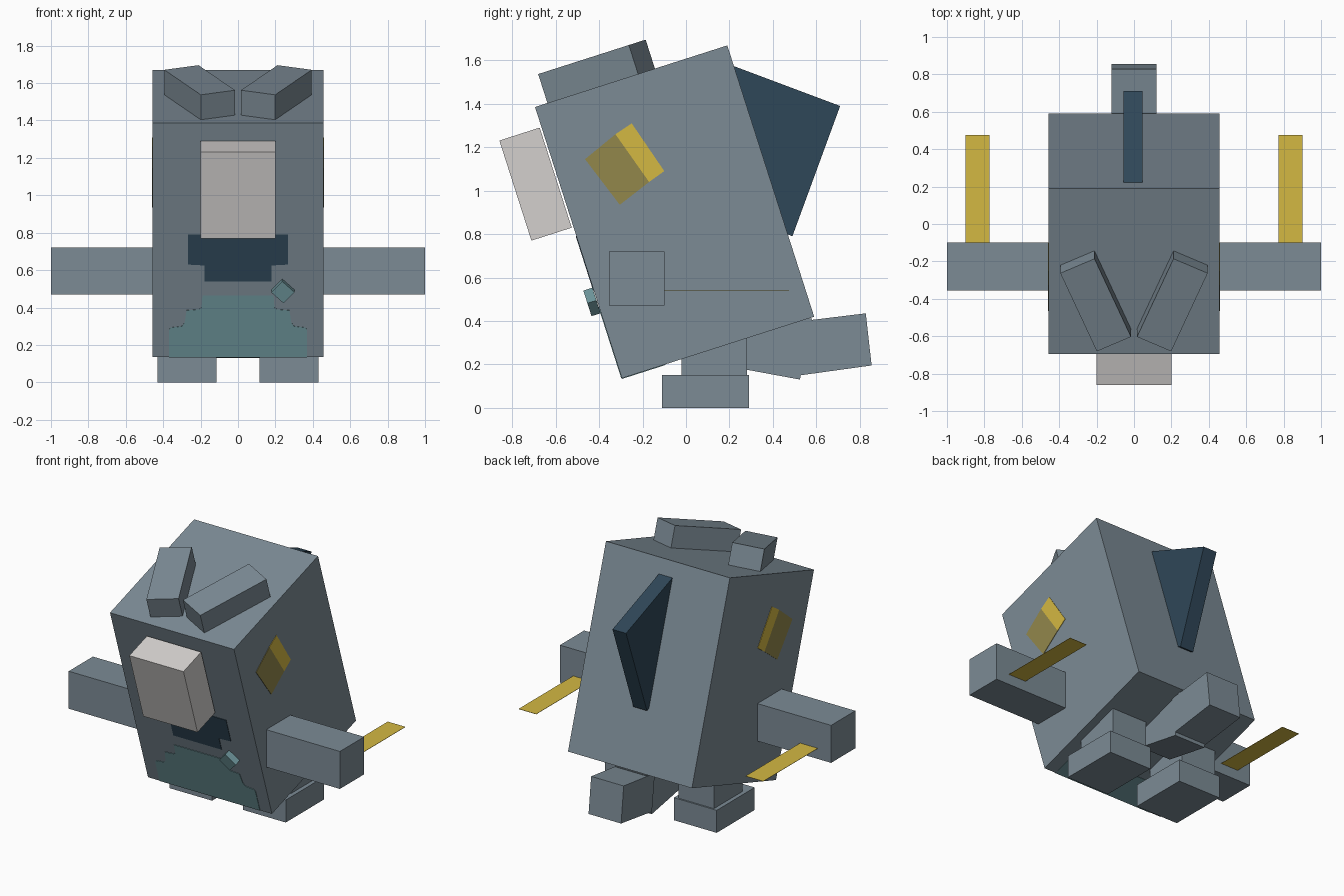
import bpy, bmesh, math
from mathutils import Matrix, Vector

if "Cube" in bpy.data.objects:
    bpy.data.objects.remove(bpy.data.objects["Cube"])


def material(name, r, g, b):
    lin = [((c / 255 + 0.055) / 1.055) ** 2.4 for c in (r, g, b)]
    m = bpy.data.materials.new(name)
    m.diffuse_color = (*lin, 1)
    m.use_nodes = True
    m.node_tree.nodes["Principled BSDF"].inputs["Base Color"].default_value = m.diffuse_color
    return m


GREY = material("slate_grey", 124, 139, 149)
NAVY = material("navy", 47, 71, 88)
TEAL = material("teal", 110, 150, 156)
PALE = material("pale_grey", 211, 208, 206)
YELLOW = material("yellow", 212, 184, 66)
OLIVE = material("olive_yellow", 146, 135, 75)

# Leaning body frame: x across, y front to back, z along the body
LEAN = Matrix.Translation((0, -0.0525, 0.9025)) @ Matrix.Rotation(math.radians(17.76), 4, 'X')
W, D, H = 0.457, 0.465, 0.656


def finish(name, bm, mat):
    bmesh.ops.recalc_face_normals(bm, faces=bm.faces)
    me = bpy.data.meshes.new(name)
    bm.to_mesh(me)
    bm.free()
    me.materials.append(mat)
    ob = bpy.data.objects.new(name, me)
    bpy.context.collection.objects.link(ob)
    return ob


def box(name, center, size, mat, frame=Matrix.Identity(4), turn=Matrix.Identity(4)):
    bm = bmesh.new()
    bmesh.ops.create_cube(bm, size=1)
    bm.transform(frame @ Matrix.Translation(center) @ turn @ Matrix.Diagonal((*size, 1)))
    return finish(name, bm, mat)


def prism(name, pts, push, mat, frame=Matrix.Identity(4)):
    """Outline of 3D points thickened along the push vector."""
    bm = bmesh.new()
    face = bm.faces.new([bm.verts.new(p) for p in pts])
    new = bmesh.ops.extrude_face_region(bm, geom=[face], use_keep_orig=True)["geom"]
    bmesh.ops.translate(bm, vec=Vector(push), verts=[g for g in new if isinstance(g, bmesh.types.BMVert)])
    bm.transform(frame)
    return finish(name, bm, mat)


def side_prism(name, yz, x0, x1, mat):
    return prism(name, [(x0, y, z) for y, z in yz], (x1 - x0, 0, 0), mat)


def front_plate(name, half, mat):
    """Symmetric plate on the body front; half outline given as (x, height)."""
    outline = half + [(-x, z) for x, z in reversed(half)]
    pts = [(x, -D, (z - 0.7602) / 0.952) for x, z in outline]
    return prism(name, pts, (0, -0.003, 0), mat, LEAN)


# Body, snout and button
box("body", (0, 0, 0), (2 * W, 2 * D, 2 * H), GREY, LEAN)
box("snout", (0, -0.571, 0.317), (0.4, 0.195, 0.484), PALE, LEAN)
box("button", (0.24, -0.489, -0.279), (0.09, 0.044, 0.085), TEAL, LEAN,
    Matrix.Rotation(math.radians(43), 4, 'Y'))

# Painted mouth and belly, the belly wrapping under the body
front_plate("mouth", [(0.267, 0.79), (0.267, 0.63), (0.178, 0.625), (0.178, 0.54)], NAVY)
front_plate("belly", [(0.19, 0.465), (0.195, 0.40), (0.21, 0.39), (0.275, 0.385), (0.285, 0.32),
                      (0.30, 0.30), (0.36, 0.293), (0.37, 0.28), (0.37, 0.136)], TEAL)
box("belly_underside", (0, -0.36, -H - 0.0015), (0.74, 0.21, 0.003), TEAL, LEAN)

# Back fin
side_prism("back_fin", [(0.20, 1.58), (0.23, 1.57), (0.71, 1.39), (0.49, 0.79), (0.44, 0.81)],
           -0.055, 0.045, NAVY)

# Tail in two bent segments
side_prism("tail_base", [(0.20, 0.19), (0.525, 0.13), (0.58, 0.41), (0.255, 0.47)], -0.115, 0.115, GREY)
side_prism("tail_tip", [(0.53, 0.15), (0.855, 0.195), (0.828, 0.435), (0.50, 0.395)], -0.12, 0.12, GREY)

# Paired parts
for s, side in ((1, "right"), (-1, "left")):
    box(side + "_ear", (s * 0.205, -0.145, H + 0.07), (0.2, 0.48, 0.14), GREY, LEAN,
        Matrix.Rotation(math.radians(-24 * s), 4, 'Z'))
    box(side + "_arm", (s * 0.72, -0.2275, 0.595), (0.56, 0.255, 0.25), GREY)
    box(side + "_leg", (s * 0.272, 0.13, 0.25), (0.26, 0.3, 0.3), GREY)
    box(side + "_foot", (s * 0.272, 0.09, 0.075), (0.315, 0.4, 0.15), GREY)
    # Flat blade behind the arm
    box(side + "_blade", (s * 0.837, 0.18, 0.54), (0.13, 0.59, 0.002), YELLOW)
    # Two-tone eye on the body side
    side_prism(side + "_eye_light", [(-0.25, 1.31), (-0.10, 1.09), (-0.17, 1.04), (-0.325, 1.26)],
               s * W, s * (W + 0.003), YELLOW)
    side_prism(side + "_eye_dark", [(-0.325, 1.26), (-0.17, 1.04), (-0.305, 0.935), (-0.465, 1.145)],
               s * W, s * (W + 0.003), OLIVE)
